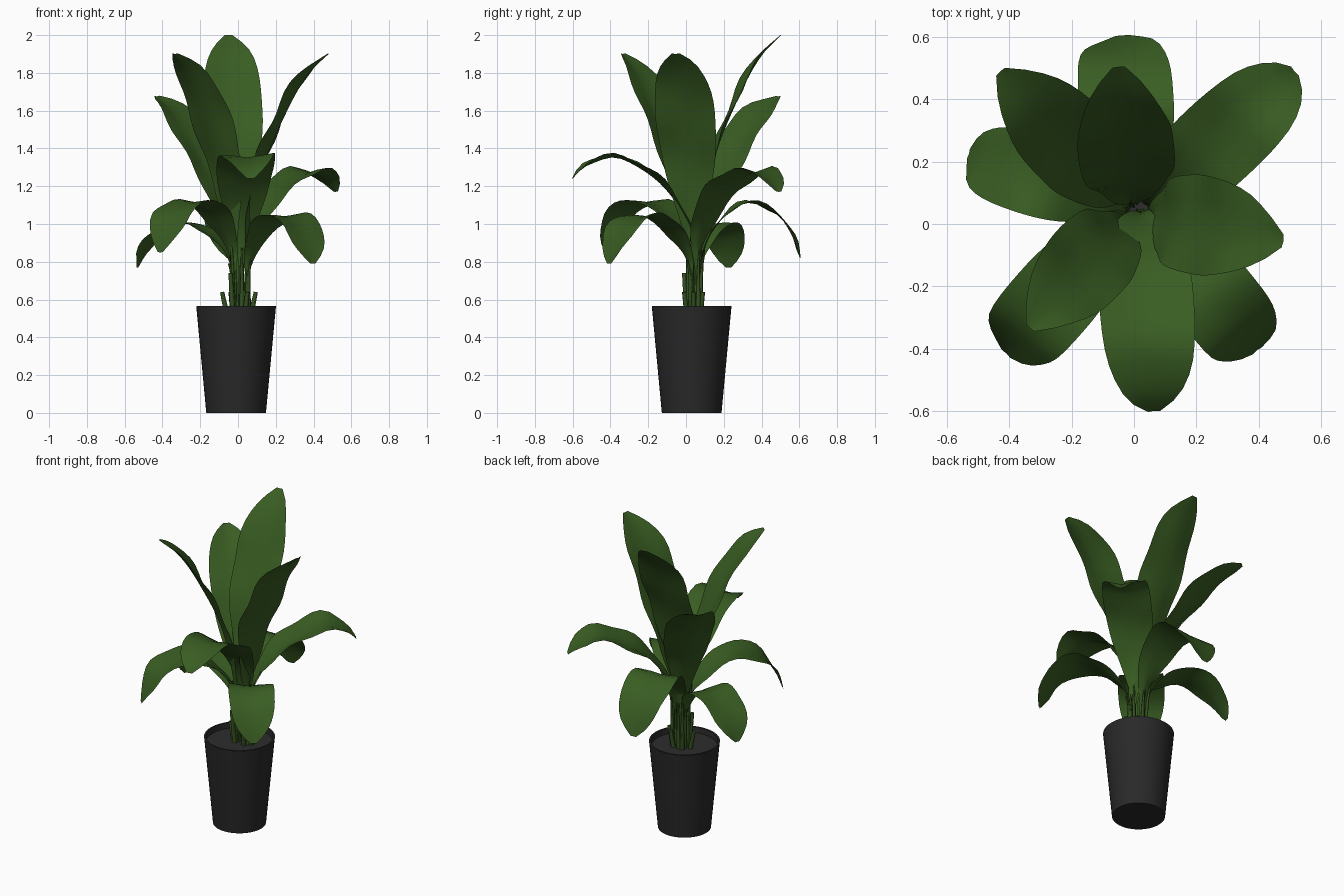
import bpy, bmesh, math
from mathutils import Vector

if "Cube" in bpy.data.objects:
    bpy.data.objects.remove(bpy.data.objects["Cube"])


def material(name, rgb):
    m = bpy.data.materials.new(name)
    m.diffuse_color = (*rgb, 1)
    m.use_nodes = True
    m.node_tree.nodes["Principled BSDF"].inputs["Base Color"].default_value = m.diffuse_color
    return m


LEAF = material("leaf green", (0.040, 0.108, 0.016))
STEM = material("stem green", (0.034, 0.083, 0.014))
POT = material("pot charcoal", (0.022, 0.022, 0.023))
SOIL = material("soil dark grey", (0.027, 0.026, 0.026))


def finish(name, bm, mat):
    me = bpy.data.meshes.new(name)
    bm.to_mesh(me)
    bm.free()
    ob = bpy.data.objects.new(name, me)
    bpy.context.collection.objects.link(ob)
    me.materials.append(mat)
    bpy.ops.object.select_all(action='DESELECT')
    ob.select_set(True)
    bpy.context.view_layer.objects.active = ob
    bpy.ops.object.shade_smooth_by_angle(angle=math.radians(45))


def loft(name, rings, mat):
    """Closed rings joined into a capped tube."""
    bm = bmesh.new()
    rings = [[bm.verts.new(v) for v in ring] for ring in rings]
    n = len(rings[0])
    for a, b in zip(rings, rings[1:]):
        for i in range(n):
            bm.faces.new((a[i], a[i - n + 1], b[i - n + 1], b[i]))
    bm.faces.new(rings[0][::-1])
    bm.faces.new(rings[-1])
    bmesh.ops.recalc_face_normals(bm, faces=bm.faces)
    finish(name, bm, mat)


def circle(p, u, v, r, n):
    return [p + r * (u * math.cos(math.tau * i / n) + v * math.sin(math.tau * i / n))
            for i in range(n)]


def lathe(name, profile, mat):
    loft(name, [circle(Vector((-.01, .03, z)), Vector((1, 0, 0)), Vector((0, 1, 0)), r, 48)
                for r, z in profile], mat)


def spline(p, n):
    """Catmull-Rom through the points, resampled evenly by length."""
    p = [2 * p[0] - p[1]] + p + [2 * p[-1] - p[-2]]
    dense = []
    for i in range(1, len(p) - 2):
        a, b, c, d = p[i - 1:i + 3]
        for k in range(20):
            t = k / 20
            dense.append((2 * b + (c - a) * t + (2 * a - 5 * b + 4 * c - d) * t ** 2
                          + (3 * b - a - 3 * c + d) * t ** 3) / 2)
    dense.append(p[-2])
    dist = [0]
    for a, b in zip(dense, dense[1:]):
        dist.append(dist[-1] + (b - a).length)
    out, j = [], 0
    for k in range(n + 1):
        s = dist[-1] * k / n
        while j < len(dist) - 2 and dist[j + 1] < s:
            j += 1
        out.append(dense[j].lerp(dense[j + 1], min((s - dist[j]) / (dist[j + 1] - dist[j]), 1)))
    return out


def frames(pts):
    d = pts[-1] - pts[0]
    side = Vector((-d.y, d.x, 0)).normalized()
    for i, p in enumerate(pts):
        t = (pts[min(i + 1, len(pts) - 1)] - pts[max(i - 1, 0)]).normalized()
        yield p, side, t.cross(side).normalized()


def half_width(u):
    """Thin stalk, swelling to a broad blade with a blunt tip."""
    if u < .18:
        return .013
    if u < .68:
        return .013 + .142 * math.sin(math.pi / 2 * (u - .18) / .5) ** 1.4
    return .02 + .135 * (1 - ((u - .68) / .32) ** 3.2)


def tube(name, pts, r0, r1, sink=0):
    loft(name, [circle(p - nrm * sink, side, nrm, r0 + (r1 - r0) * i / (len(pts) - 1), 8)
                for i, (p, side, nrm) in enumerate(frames(pts))], STEM)


def leaf(name, pts, scale, fold, phase):
    bm = bmesh.new()
    rows = []
    for i, (p, side, nrm) in enumerate(frames(pts)):
        u = i / (len(pts) - 1)
        w = half_width(u) * scale
        f = fold + (.9 - fold) * max(0, 1 - u / .4)
        rows.append([bm.verts.new(p + side * w * s + nrm * w * (
            f * abs(s) ** .8 + .07 * s * s * math.sin(24 * u + phase + s)))
            for s in (-1, -.5, 0, .5, 1)])
    for a, b in zip(rows, rows[1:]):
        for k in range(4):
            bm.faces.new((a[k], b[k], b[k + 1], a[k + 1]))
    finish(name, bm, LEAF)
    tube(name + "_stalk", pts[:8], .014, .005, .006)


Z0 = .53


def path(base, tip, peak, reach):
    """Upright leaf when peak is 0, else one that arches over at the peak height."""
    tz = tip[2]
    if peak:
        rise, drop = peak - Z0, peak - tz
        steps = [(0, Z0), (.03, Z0 + .5 * rise), (.4 * reach, Z0 + .81 * rise), (reach, peak)]
        steps += [(reach + a * (1 - reach), peak - b * drop)
                  for a, b in ((.56, .2), (.84, .58), (1, 1))]
    else:
        steps = [(r, Z0 + f * (tz - Z0)) for r, f in
                 ((0, 0), (.04, .27), (.2, .55), (.5, .78), (.75, .92), (1, 1))]
    b, t = Vector(base), Vector(tip[:2])
    return spline([b.lerp(t, r).to_3d() + Vector((0, 0, z)) for r, z in steps], 26)


# pot with thin rim, and soil just below it
lathe("pot", [(.158, 0), (.211, .565), (.2, .565), (.195, .515)], POT)
lathe("soil", [(.193, .5), (.197, .53)], SOIL)

# upright leaves, then arching leaves: base, tip, peak height, peak reach, width, fold
UPRIGHT = [("tall_back_leaf", (-.01, .06), (-.05, .505, 2), 0, 0, 1, .12),
           ("tall_right_leaf", (.04, .03), (.48, -.055, 1.9), 0, 0, 1.03, .18),
           ("tall_left_leaf", (-.02, .02), (-.335, -.335, 1.9), 0, 0, .92, .2),
           ("back_left_leaf", (-.02, .07), (-.43, .49, 1.675), 0, 0, .95, .2)]
ARCHING = [("front_leaf", (.02, .04), (.065, -.6, 1.24), 1.345, .6, .98, .14),
           ("back_right_leaf", (.05, .06), (.515, .49, 1.17), 1.265, .65, .92, .2),
           ("low_front_left_leaf", (-.02, .03), (-.41, -.415, .85), 1.115, .5, .9, .12),
           ("low_front_right_leaf", (.05, .03), (.395, -.405, .79), 1.04, .53, .88, .12),
           ("low_left_leaf", (-.02, .05), (-.53, .225, .77), 1, .47, .82, .1),
           ("low_back_leaf", (0, .07), (-.04, .605, .82), 1.11, .46, .98, .06)]
for i, (name, base, tip, peak, reach, width, fold) in enumerate(UPRIGHT + ARCHING):
    leaf(name, path(base, tip, peak, reach), width, fold, i * 1.3)

# cut-off stalks leaning outward in a ring around the base
for i in range(6):
    a = math.tau * i / 6
    out = Vector((.085 * math.cos(a), .055 * math.sin(a), 0))
    foot = Vector((.005, .04, .52)) + out * .75
    tube(f"cut_stalk_{i + 1}", [foot, foot + out * .3 + Vector((0, 0, .12 + .1 * (i == 4)))],
         .014, .011)
